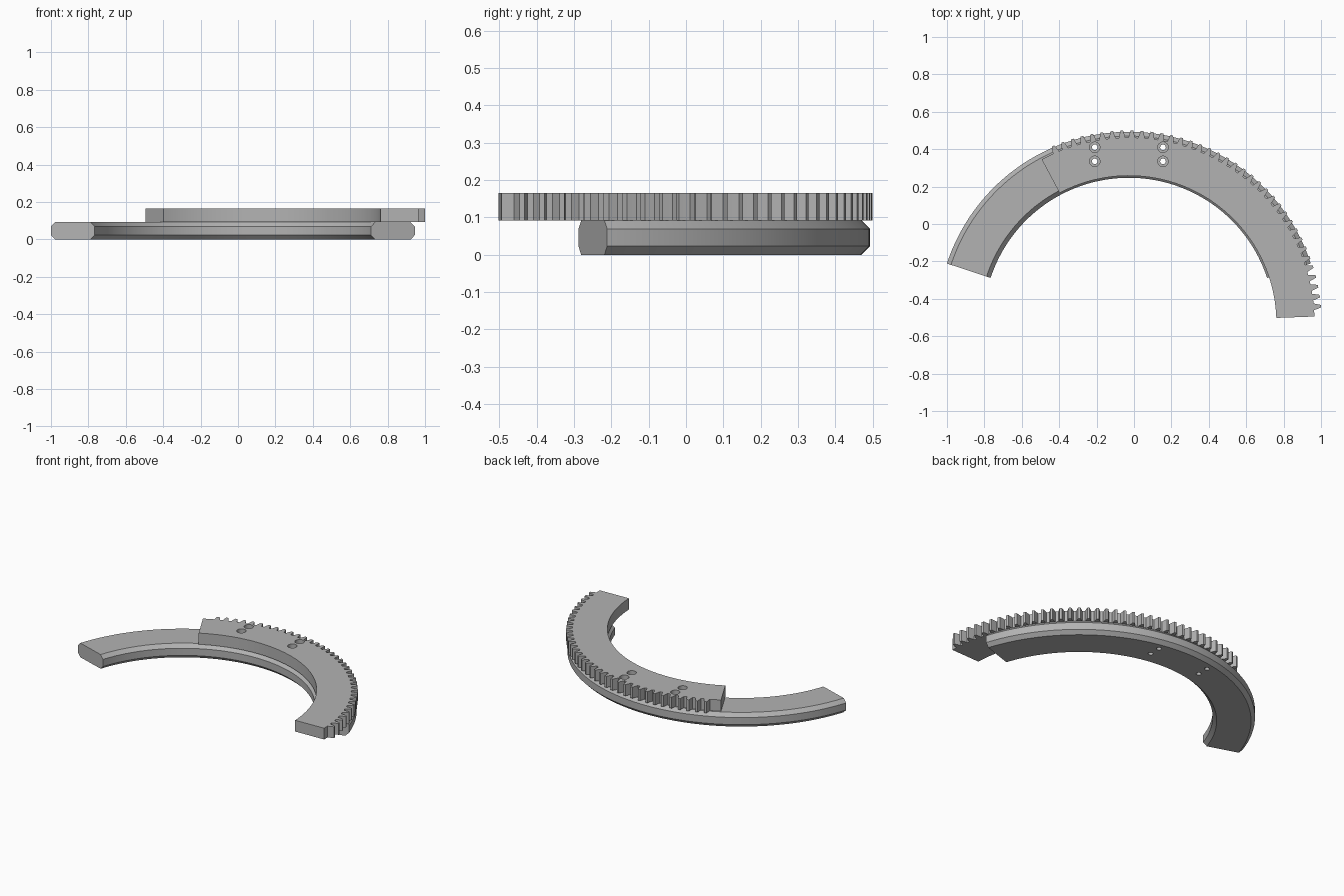
import bpy, bmesh, math

if "Cube" in bpy.data.objects:
    bpy.data.objects.remove(bpy.data.objects["Cube"])

CX, CY = -0.0275, -0.531          # centre of all arcs
Z_SPLIT, Z_TOP = 0.092, 0.165     # ring top / gear top

grey = bpy.data.materials.new("steel_grey")
grey.diffuse_color = (0.45, 0.45, 0.45, 1)
grey.use_nodes = True
grey.node_tree.nodes["Principled BSDF"].inputs["Base Color"].default_value = grey.diffuse_color


def polar(r, deg):
    a = math.radians(deg)
    return CX + r * math.cos(a), CY + r * math.sin(a)


def make_object(name, bm):
    bmesh.ops.recalc_face_normals(bm, faces=bm.faces)
    me = bpy.data.meshes.new(name)
    bm.to_mesh(me)
    bm.free()
    me.materials.append(grey)
    ob = bpy.data.objects.new(name, me)
    bpy.context.collection.objects.link(ob)
    return ob


# Lower ring segment: chamfered section swept along an arc
def ring_segment(a0, a1, steps):
    r0, r1, c, h = 0.778, 1.024, 0.023, Z_SPLIT
    section = [(r0 + c, 0), (r1 - c, 0), (r1, c), (r1, h - c),
               (r1 - c, h), (r0 + c, h), (r0, h - c), (r0, c)]
    bm = bmesh.new()
    loops = []
    for i in range(steps + 1):
        a = a0 + (a1 - a0) * i / steps
        loops.append([bm.verts.new((*polar(r, a), z)) for r, z in section])
    n = len(section)
    for p, q in zip(loops, loops[1:]):
        for j in range(n):
            k = (j + 1) % n
            bm.faces.new((p[j], p[k], q[k], q[j]))
    bm.faces.new(loops[0])
    bm.faces.new(loops[-1])
    return make_object("ring_segment", bm)


# Upper gear segment: toothed outline extruded upwards
def gear_segment(a0, a1, first, pitch, count):
    r_in, r_root, r_tip = 0.789, 0.993, 1.031
    tooth = [(-0.34, r_root), (-0.27, r_root + 0.013), (-0.13, r_tip),
             (0.13, r_tip), (0.27, r_root + 0.013), (0.34, r_root)]
    outer = [(a0, r_root)]
    for k in range(count):
        outer += [(first + pitch * (k + f), r) for f, r in tooth]
    outer.append((a1, r_root))
    bm = bmesh.new()
    pts = [polar(r, a) for a, r in outer]
    pts += [polar(r_in, a1 + (a0 - a1) * i / 80) for i in range(81)]
    face = bm.faces.new([bm.verts.new((x, y, Z_SPLIT)) for x, y in pts])
    ext = bmesh.ops.extrude_face_region(bm, geom=[face])
    top = [v for v in ext["geom"] if isinstance(v, bmesh.types.BMVert)]
    bmesh.ops.translate(bm, verts=top, vec=(0, 0, Z_TOP - Z_SPLIT))
    return make_object("gear_segment", bm)


# Counterbored screw holes as one stepped cutter
def screw_hole_cutter():
    sides = 24
    profile = [(0.015, -0.05), (0.015, Z_TOP - 0.04),
               (0.028, Z_TOP - 0.04), (0.028, Z_TOP + 0.05)]
    bm = bmesh.new()
    for dx in (-0.1825, 0.1825):
        for y in (0.335, 0.41):
            rings = [[bm.verts.new((CX + dx + r * math.cos(math.tau * i / sides),
                                    y + r * math.sin(math.tau * i / sides), z))
                      for i in range(sides)] for r, z in profile]
            for p, q in zip(rings, rings[1:]):
                for i in range(sides):
                    k = (i + 1) % sides
                    bm.faces.new((p[i], p[k], q[k], q[i]))
            bm.faces.new(rings[0])
            bm.faces.new(rings[-1])
    ob = make_object("screw_hole_cutter", bm)
    ob.hide_render = True
    return ob


ring = ring_segment(18.2, 161.8, 96)
gear = gear_segment(2.1, 118.0, 5.1, 3.0, 37)
cutter = screw_hole_cutter()

# Drill both parts, then shade
for ob in (ring, gear):
    bpy.ops.object.select_all(action='DESELECT')
    bpy.context.view_layer.objects.active = ob
    ob.select_set(True)
    mod = ob.modifiers.new("screw_holes", 'BOOLEAN')
    mod.operation = 'DIFFERENCE'
    mod.solver = 'EXACT'
    mod.object = cutter
    bpy.ops.object.modifier_apply(modifier=mod.name)
    bpy.ops.object.shade_smooth_by_angle(angle=math.radians(25))
bpy.data.objects.remove(cutter)
